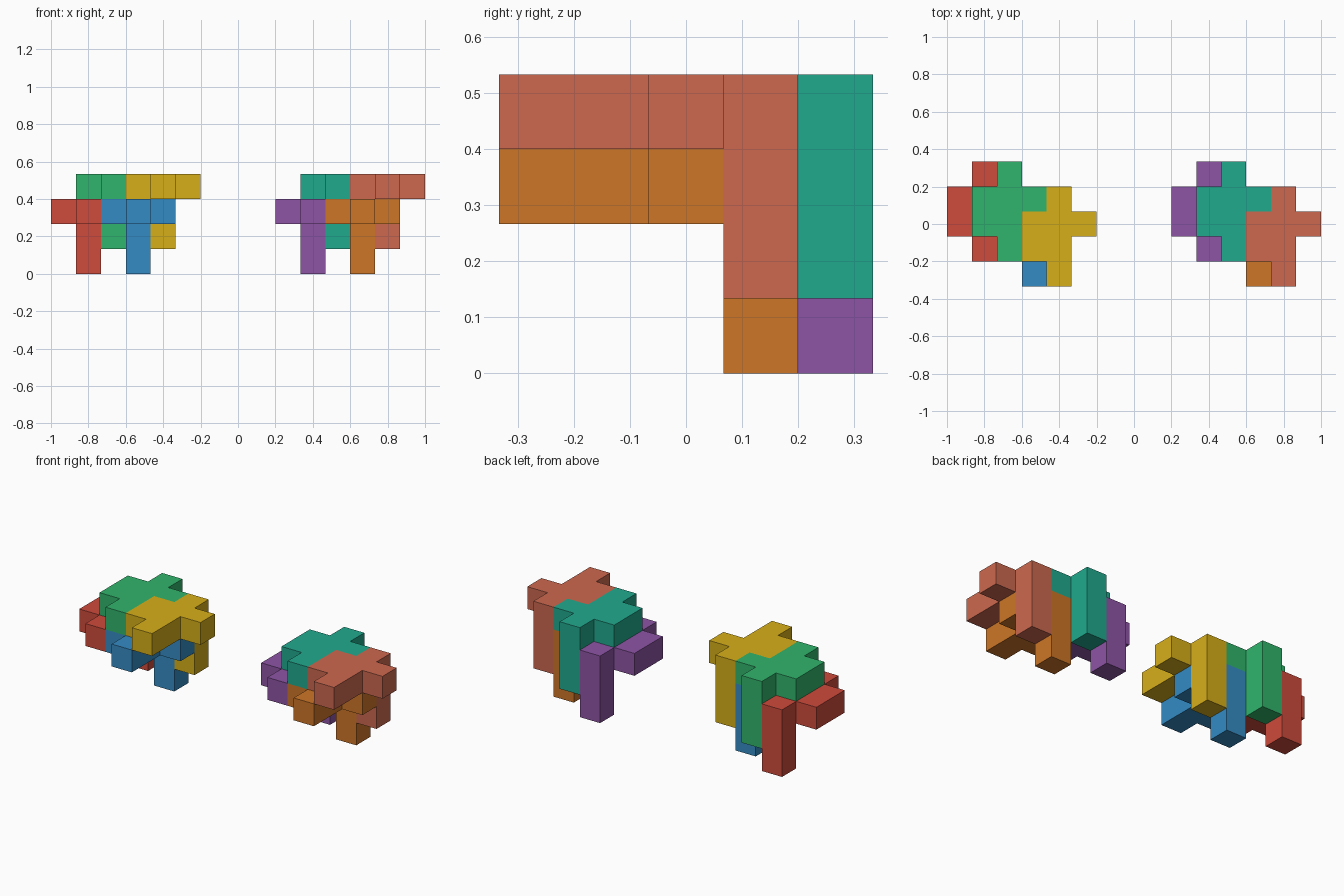
import bpy, bmesh, math
from mathutils import Vector

if "Cube" in bpy.data.objects:
    bpy.data.objects.remove(bpy.data.objects["Cube"])

U = 2 / 15  # edge of one cube cell

# One puzzle piece: flat seven-cell plate plus a two-cell leg, relative to its hub cell
PLATE = [(0, 0, 0), (-1, 0, 0), (1, 0, 0), (0, 1, 0), (0, -1, 0), (0, -2, 0), (-1, -1, 0)]
LEG = [(0, 1, -1), (0, 1, -2)]
CELLS = set(PLATE + LEG)


def make_piece(name, hub, origin_x, color):
    bm = bmesh.new()
    for cell in CELLS:
        for axis in range(3):
            for side in (-1, 1):
                near = list(cell)
                near[axis] += side
                if tuple(near) in CELLS:
                    continue
                # exposed cell side
                n, a, b = Vector(), Vector(), Vector()
                n[axis] = side * 0.5
                a[(axis + 1) % 3] = 0.5
                b[(axis + 2) % 3] = 0.5 * side
                mid = Vector(cell) + Vector(hub) + Vector((0.5, 0.5, 0.5)) + n
                quad = [mid - a - b, mid + a - b, mid + a + b, mid - a + b]
                bm.faces.new([bm.verts.new(p * U) for p in quad])
    bmesh.ops.remove_doubles(bm, verts=bm.verts[:], dist=1e-4)
    bmesh.ops.dissolve_limit(bm, angle_limit=math.radians(1),
                             verts=bm.verts[:], edges=bm.edges[:])
    mesh = bpy.data.meshes.new(name)
    bm.to_mesh(mesh)
    bm.free()
    obj = bpy.data.objects.new(name, mesh)
    obj.location = (origin_x, -2.5 * U, 0)
    bpy.context.collection.objects.link(obj)
    mat = bpy.data.materials.new(name + "_color")
    mat.diffuse_color = (*color, 1)
    mat.use_nodes = True
    mat.node_tree.nodes["Principled BSDF"].inputs["Base Color"].default_value = mat.diffuse_color
    mesh.materials.append(mat)


# Hub cells of the four interlocking pieces
HUBS = {
    "upper_left": (2, 3, 3),
    "upper_right": (4, 2, 3),
    "lower_left": (1, 3, 2),
    "lower_right": (3, 2, 2),
}

# Two identical clusters in different colours
CLUSTERS = {
    "left_cluster": (-1.0, {
        "upper_left": (0.03, 0.46, 0.15),
        "upper_right": (0.68, 0.43, 0.01),
        "lower_left": (0.62, 0.07, 0.045),
        "lower_right": (0.035, 0.26, 0.56)}),
    "right_cluster": (0.2, {
        "upper_left": (0.015, 0.40, 0.27),
        "upper_right": (0.61, 0.14, 0.08),
        "lower_left": (0.27, 0.09, 0.38),
        "lower_right": (0.61, 0.18, 0.02)}),
}

for cluster, (origin_x, colors) in CLUSTERS.items():
    for part, hub in HUBS.items():
        make_piece(f"{cluster}_{part}_piece", hub, origin_x, colors[part])
